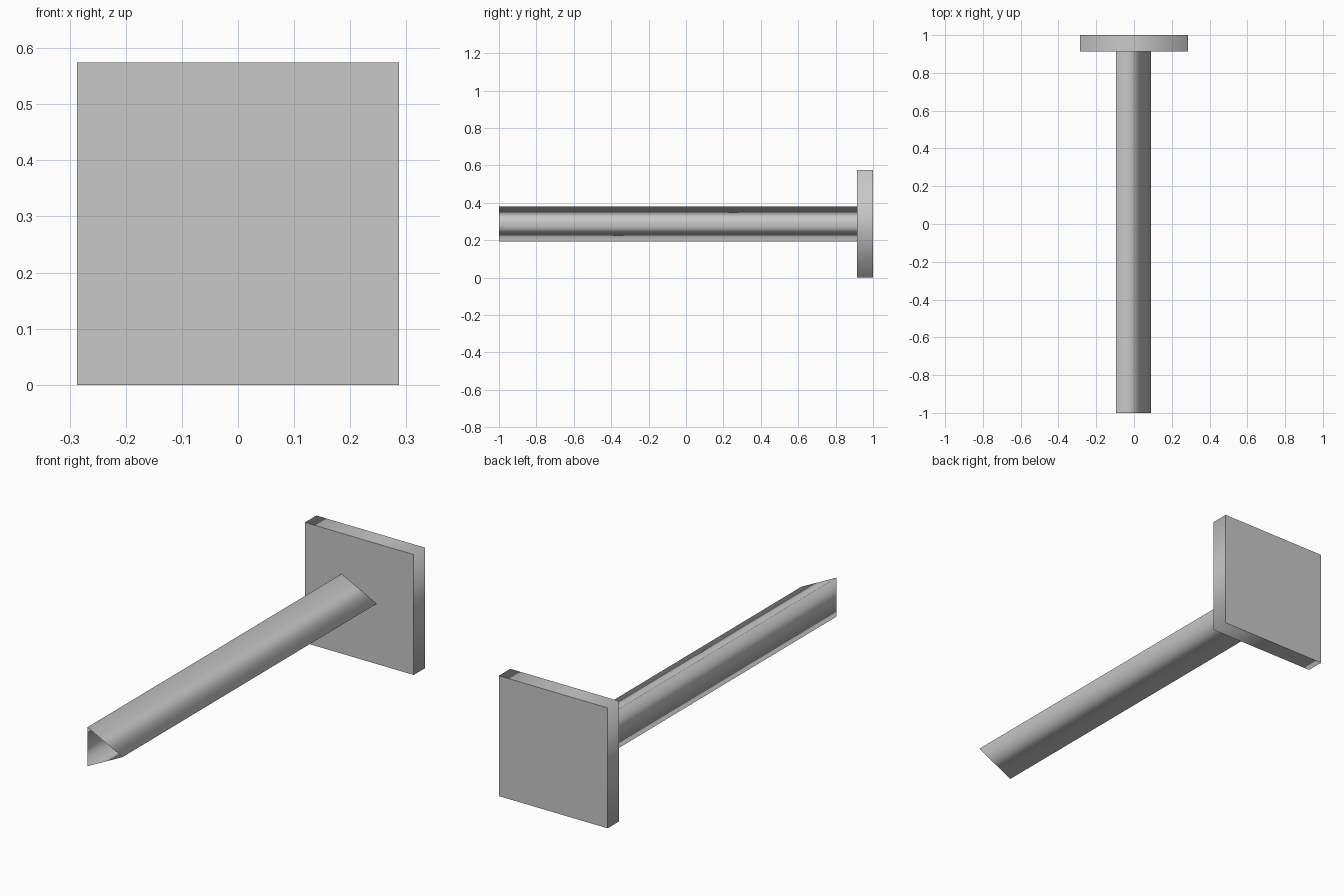
import bpy
import bmesh

# Remove the default object
cube = bpy.data.objects.get("Cube")
if cube:
    bpy.data.objects.remove(cube, do_unlink=True)

# Single grey finish
grey = bpy.data.materials.new("plain grey")
grey.use_nodes = True
colour = (0.58, 0.58, 0.58, 1)
grey.diffuse_color = colour
grey.node_tree.nodes["Principled BSDF"].inputs["Base Color"].default_value = colour


def prism(name, profile, y_front, y_back, capped):
    """Extrude an x-z profile along y, with smooth sides and optional flat caps."""
    bm = bmesh.new()
    front = [bm.verts.new((x, y_front, z)) for x, z in profile]
    back = [bm.verts.new((x, y_back, z)) for x, z in profile]
    count = len(profile)
    for i in range(count):
        j = (i + 1) % count
        side = bm.faces.new((front[i], back[i], back[j], front[j]))
        side.smooth = True
    if capped:
        bm.faces.new(front)
        bm.faces.new(back[::-1])
    # Profiles run anticlockwise seen from the front, so sides need turning outward
    bm.normal_update()
    for face in bm.faces:
        mid = face.calc_center_median()
        cx = sum(p[0] for p in profile) / count
        cz = sum(p[1] for p in profile) / count
        outward = ((mid.x - cx) * face.normal.x + (mid.z - cz) * face.normal.z
                   + (mid.y - (y_front + y_back) / 2) * face.normal.y)
        if outward < 0:
            face.normal_flip()
    mesh = bpy.data.meshes.new(name)
    bm.to_mesh(mesh)
    bm.free()
    mesh.materials.append(grey)
    obj = bpy.data.objects.new(name, mesh)
    bpy.context.collection.objects.link(obj)
    return obj


half = 0.287      # half the width of the square plate
joint = 0.914     # where the stem meets the plate

# Square end plate
prism("end_plate", [(-half, 0), (half, 0), (half, 2 * half), (-half, 2 * half)],
      joint, 1.0, True)

# Hollow triangular stem, open at the front
prism("stem", [(-0.094, half - 0.093), (0.091, half), (-0.094, half + 0.093)],
      -1.0, joint, False)
